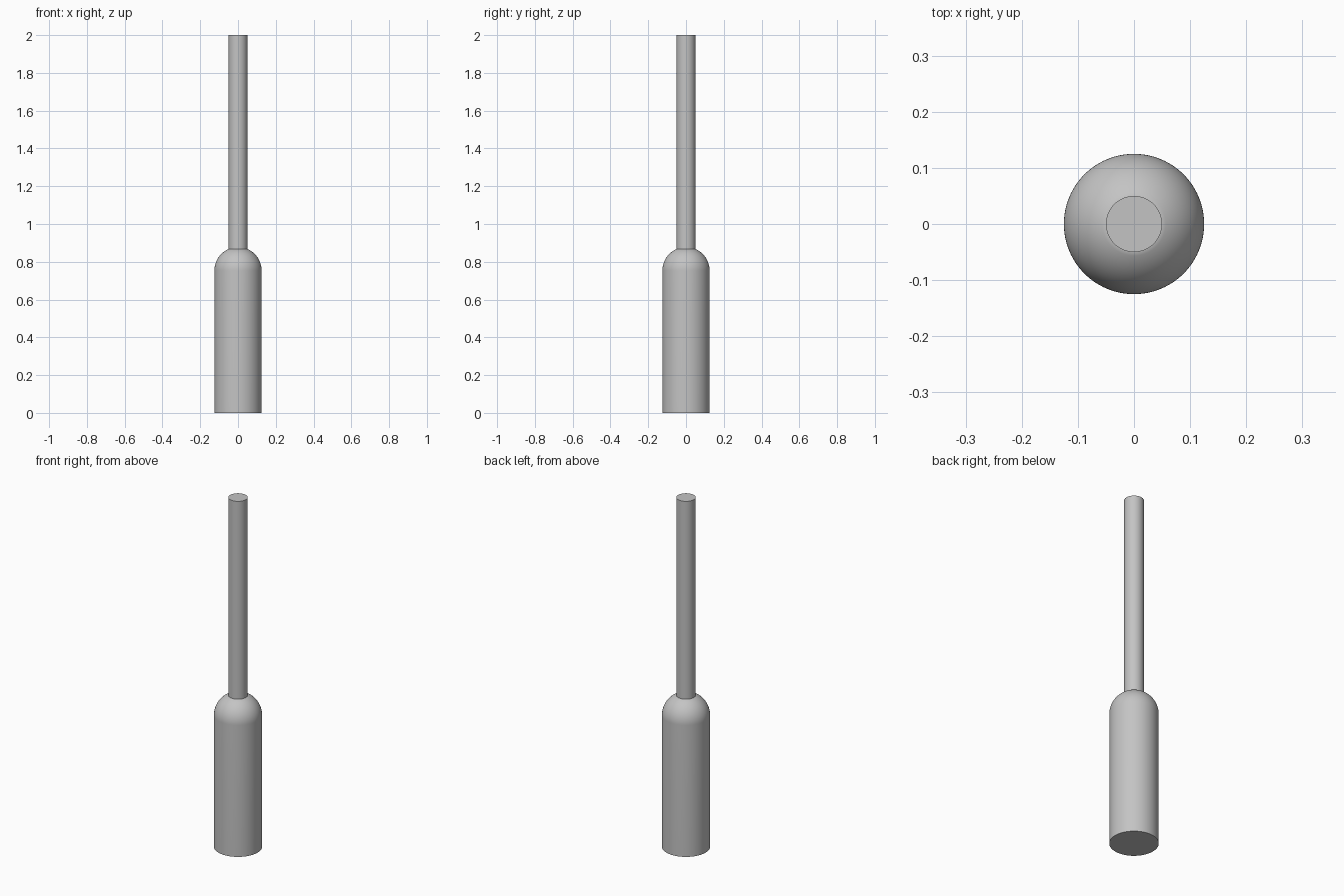
import bpy
import bmesh
from math import asin, cos, sin, sqrt, pi

BODY_RADIUS = 0.125
ROD_RADIUS = 0.05
SHOULDER_Z = 0.753
TOP_Z = 2.0
SEGMENTS = 96

if "Cube" in bpy.data.objects:
    bpy.data.objects.remove(bpy.data.objects["Cube"], do_unlink=True)

# Single plain grey finish
grey = bpy.data.materials.new("plain_grey")
colour = (0.55, 0.55, 0.55, 1)
grey.use_nodes = True
grey.diffuse_color = colour
grey.node_tree.nodes["Principled BSDF"].inputs["Base Color"].default_value = colour


def lathe(name, profile):
    """Turn (radius, height) points around z and cap both ends."""
    bm = bmesh.new()
    rings = []
    for radius, z in profile:
        angles = [2 * pi * i / SEGMENTS for i in range(SEGMENTS)]
        rings.append([bm.verts.new((radius * cos(a), radius * sin(a), z)) for a in angles])
    for low, high in zip(rings, rings[1:]):
        for i in range(SEGMENTS):
            j = (i + 1) % SEGMENTS
            bm.faces.new((low[i], low[j], high[j], high[i]))
    bm.faces.new(rings[0][::-1])
    bm.faces.new(rings[-1])
    mesh = bpy.data.meshes.new(name)
    bm.to_mesh(mesh)
    bm.free()
    mesh.materials.append(grey)
    obj = bpy.data.objects.new(name, mesh)
    bpy.context.collection.objects.link(obj)
    bpy.ops.object.select_all(action="DESELECT")
    obj.select_set(True)
    bpy.context.view_layer.objects.active = obj
    bpy.ops.object.shade_smooth_by_angle(angle=pi / 6)
    return obj


# Cylindrical body with a spherical shoulder, cut off where the rod meets it
neck_z = SHOULDER_Z + sqrt(BODY_RADIUS ** 2 - ROD_RADIUS ** 2)
sweep = asin((neck_z - SHOULDER_Z) / BODY_RADIUS)
STEPS = 20
shoulder = [(BODY_RADIUS * cos(sweep * i / STEPS),
             SHOULDER_Z + BODY_RADIUS * sin(sweep * i / STEPS))
            for i in range(STEPS + 1)]
lathe("body", [(BODY_RADIUS, 0)] + shoulder)

# Slim straight rod
lathe("rod", [(ROD_RADIUS, neck_z), (ROD_RADIUS, TOP_Z)])
